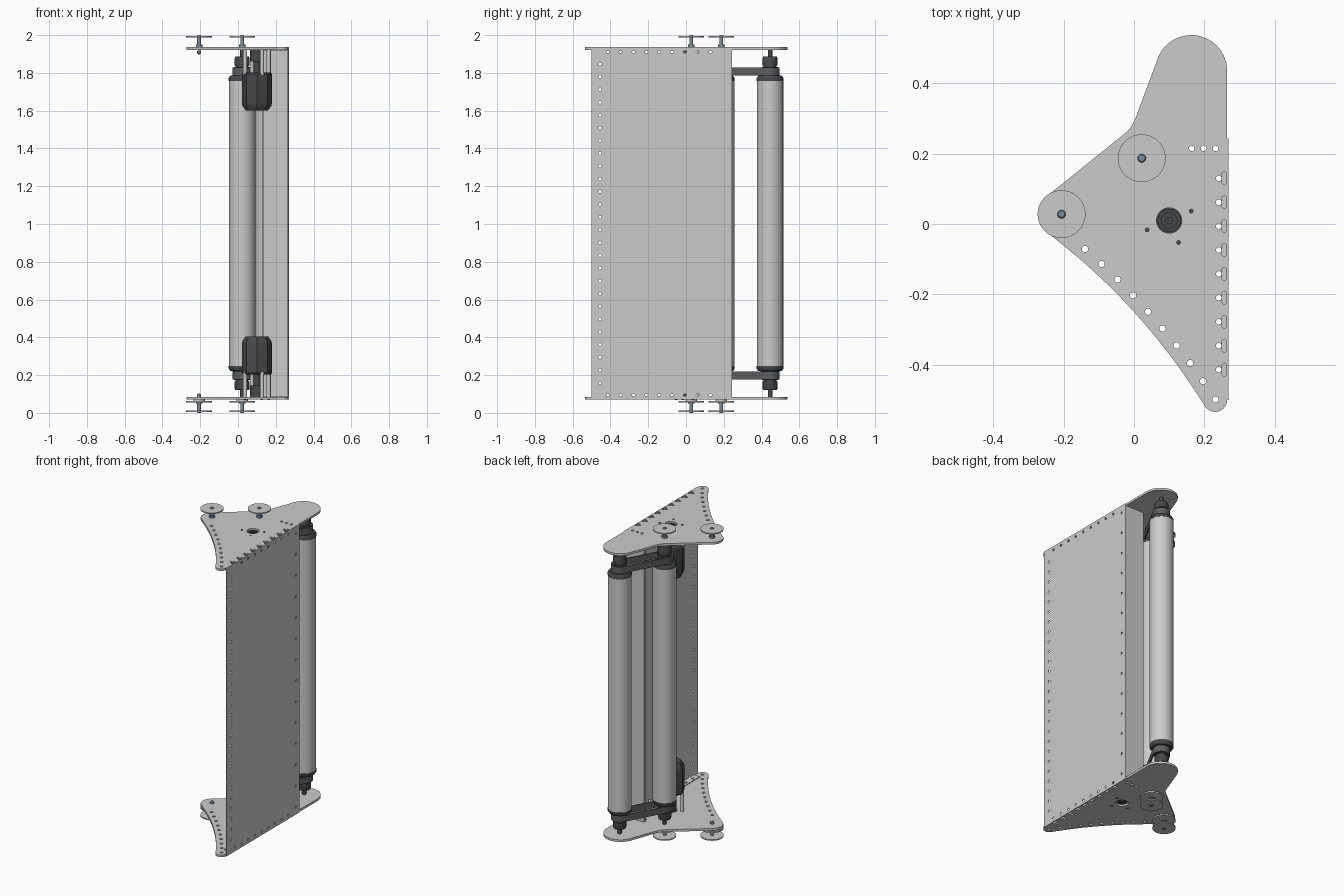
import bpy, bmesh, math
from mathutils import Matrix, Vector

if "Cube" in bpy.data.objects:
    bpy.data.objects.remove(bpy.data.objects["Cube"])

def material(name, c):
    m = bpy.data.materials.new(name)
    m.diffuse_color = (*c, 1)
    m.use_nodes = True
    m.node_tree.nodes["Principled BSDF"].inputs["Base Color"].default_value = m.diffuse_color
    return m

DARK = material("dark_rubber", (0.06, 0.065, 0.07))
BELT = material("belt_grey", (0.11, 0.115, 0.12))
STEEL = material("blue_steel", (0.2, 0.27, 0.32))

def finish(me, name, mat=None):
    ob = bpy.data.objects.new(name, me)
    bpy.context.collection.objects.link(ob)
    if mat:
        me.materials.clear()
        me.materials.append(mat)
    bpy.ops.object.select_all(action='DESELECT')
    ob.select_set(True)
    bpy.context.view_layer.objects.active = ob
    bpy.ops.object.shade_smooth_by_angle(angle=math.radians(35))
    return ob

def arc(cx, cy, r, a0, a1, n=16):
    return [(cx + r * math.cos(math.radians(a0 + (a1 - a0) * i / n)),
             cy + r * math.sin(math.radians(a0 + (a1 - a0) * i / n))) for i in range(n + 1)]

def circle(cx, cy, r, n=16):
    return arc(cx, cy, r, 0, 360, n)[:-1]

def bezier(p0, p1, p2, n):
    p0, p1, p2 = map(Vector, (p0, p1, p2))
    return [tuple((1 - t) ** 2 * p0 + 2 * t * (1 - t) * p1 + t * t * p2)
            for t in (i / n for i in range(n + 1))]

# Flat sheet from an outline with holes, extruded between two depths
def sheet(name, loops, d0, d1, axis='Z', mat=None):
    cu = bpy.data.curves.new(name + "_curve", 'CURVE')
    cu.dimensions, cu.fill_mode, cu.extrude = '2D', 'BOTH', (d1 - d0) / 2
    for loop in loops:
        s = cu.splines.new('POLY')
        s.points.add(len(loop) - 1)
        for p, (x, y) in zip(s.points, loop):
            p.co = (x, y, 0, 1)
        s.use_cyclic_u = True
    tmp = bpy.data.objects.new("tmp", cu)
    bpy.context.collection.objects.link(tmp)
    me = bpy.data.meshes.new_from_object(tmp.evaluated_get(bpy.context.evaluated_depsgraph_get()))
    bpy.data.objects.remove(tmp)
    m = Matrix.Translation((0, 0, (d0 + d1) / 2))
    if axis == 'X':      # sheet x,y become world y,z
        m = Matrix(((0, 0, 1, 0), (1, 0, 0, 0), (0, 1, 0, 0), (0, 0, 0, 1))) @ m
    me.transform(m)
    return finish(me, name, mat)

# Turned part from (radius, height) pairs
def lathe(name, x, y, prof, mat=None, n=32, turn=0.0):
    bm = bmesh.new()
    rings = [[bm.verts.new((x + r * math.cos(turn + 2 * math.pi * i / n),
                            y + r * math.sin(turn + 2 * math.pi * i / n), z))
              for i in range(n)] for r, z in prof]
    for a, b in zip(rings, rings[1:]):
        for i in range(n):
            bm.faces.new((a[i], a[(i + 1) % n], b[(i + 1) % n], b[i]))
    bm.faces.new(rings[0])
    bm.faces.new(rings[-1])
    bmesh.ops.recalc_face_normals(bm, faces=bm.faces)
    me = bpy.data.meshes.new(name)
    bm.to_mesh(me)
    bm.free()
    return finish(me, name, mat)

H = 2.006                                     # mirror height sum of the frame
def flip(prof, end, total=H):
    return prof if end == "top" else [(r, total - z) for r, z in prof]

def span(a, b, end):
    return (a, b) if end == "top" else (H - b, H - a)

ROLL_A, ROLL_B = (0.022, 0.187), (0.163, 0.445)
PIVOT, MOTOR = (-0.206, 0.028), (0.1, 0.01)
pitch = [0.13 - 0.068 * i for i in range(9)]
bolt_angles = [math.radians(23 + 90 * i) for i in range(4)]

# End plate outline and its holes
outline = (arc(0.163, 0.435, 0.102, 0, 158, 24) + bezier((0.004, 0.3), (-0.008, 0.272), (-0.025, 0.258), 6)
           + arc(*PIVOT, 0.066, 128, 231) +
           bezier((-0.24, -0.03), (0.022, -0.2285), (0.203, -0.52), 20)[1:]
           + arc(0.231, -0.5, 0.034, 225, 360))
edge_holes = [circle(x, y, 0.009) for x, y in bezier((-0.139, -0.071), (0.0755, -0.261), (0.232, -0.499), 9)]
tab_holes = [circle(0.241, y, 0.008) for y in pitch]
lip_holes = [circle(x, 0.215, 0.008) for x in (0.164, 0.198, 0.232)]
slots = [arc(0.2565, y + 0.012, 0.0065, 0, 180, 6) + arc(0.2565, y - 0.012, 0.0065, 180, 360, 6) for y in pitch]

def rect(x0, y0, x1, y1):
    return [(x0, y0), (x1, y0), (x1, y1), (x0, y1)]

for end in ("top", "bottom"):
    sheet(end + "_plate", [outline, circle(*MOTOR, 0.036, 24)] + edge_holes + tab_holes + lip_holes + slots,
          *span(1.922, 1.936, end))
    sheet(end + "_panel_tab", [rect(0.222, -0.46, 0.266, 0.17)] + tab_holes, *span(1.917, 1.9215, end))
    sheet(end + "_flange_tab", [rect(0.14, 0.198, 0.262, 0.24)] + lip_holes, *span(1.917, 1.9215, end))

    # Motor on standoff posts
    lathe(end + "_motor", *MOTOR, flip([(0.06, 1.602), (0.076, 1.625), (0.08, 1.64), (0.08, 1.795),
          (0.072, 1.803)], end), DARK, 8, math.radians(0.5))
    lathe(end + "_motor_shaft", *MOTOR, flip([(0.018, 1.8), (0.018, 1.86), (0.033, 1.86), (0.033, 1.926),
          (0.022, 1.926), (0.022, 1.918), (0.01, 1.918), (0.01, 1.93)], end), DARK)
    for i, a in enumerate(bolt_angles):
        px, py = MOTOR[0] + 0.068 * math.cos(a), MOTOR[1] + 0.068 * math.sin(a)
        lathe(f"{end}_standoff_{i}", px, py, flip([(0.011, 1.79), (0.011, 1.922)], end), None, 16)
        if i != 1:
            lathe(f"{end}_motor_screw_{i}", px, py, flip([(0.007, 1.92), (0.007, 1.938)], end), DARK, 12)

    # Roller ends: cap, pulley, bearing and axle
    for tag, (x, y) in (("drive", ROLL_A), ("idler", ROLL_B)):
        lathe(f"{end}_{tag}_roller_end", x, y, flip([(0.071, 1.758), (0.071, 1.772), (0.062, 1.785),
              (0.043, 1.786), (0.043, 1.832), (0.034, 1.832), (0.034, 1.84), (0.04, 1.84), (0.04, 1.875),
              (0.036, 1.886), (0.012, 1.886), (0.012, 1.923)], end), DARK)

    # Belt looped around both rollers
    def loop(r):
        a = math.degrees(math.atan2(ROLL_B[1] - ROLL_A[1], ROLL_B[0] - ROLL_A[0]))
        return arc(*ROLL_B, r, a - 90, a + 90) + arc(*ROLL_A, r, a + 90, a + 270)
    sheet(end + "_belt", [loop(0.051), loop(0.0435)], *span(1.787, 1.829, end), mat=BELT)

    # Guide discs on bolts
    for tag, (x, y) in (("outer", PIVOT), ("inner", ROLL_A)):
        lathe(f"{end}_{tag}_guide_disc", x, y, flip([(0.068, 1.988), (0.068, 1.995)], end, 2.0), None, 48)
        lathe(f"{end}_{tag}_bolt", x, y, flip([(0.005, 1.898), (0.011, 1.905), (0.011, 1.915), (0.007, 1.916),
              (0.007, 1.937), (0.017, 1.937), (0.017, 1.95), (0.01, 1.95), (0.01, 1.995), (0.012, 1.995),
              (0.009, 2.0)], end, 2.0), STEEL, 20)
        if end == "bottom":
            lathe(f"{end}_{tag}_inner_disc", x, y, [(0.068, 0.055), (0.068, 0.064), (0.03, 0.064), (0.03, 0.071)], None, 48)

# Roller tubes
for tag, (x, y) in (("drive", ROLL_A), ("idler", ROLL_B)):
    lathe(tag + "_roller", x, y, [(0.07, 0.24), (0.07, 1.765)], None, 48)

# Side panel with its screw holes
rows = [circle(-0.455, 0.159 + 0.0675 * i, 0.008, 12) for i in range(26)]
seam = [circle(0.208, 0.119 + 0.136 * i, 0.007, 12) for i in range(14)]
ends = [circle(y, z, 0.008, 12) for y in pitch for z in (0.0935, 1.9125)]
sheet("side_panel", [rect(-0.5, 0.07, 0.243, 1.936)] + rows + seam + ends, 0.265, 0.269, 'X')

# Bent flange channel behind the panel
sheet("back_flange", [[(0.264, 0.18), (0.264, 0.243), (0.13, 0.243), (0.13, 0.222), (0.134, 0.222),
                       (0.134, 0.239), (0.26, 0.239), (0.26, 0.18)]], 0.085, 1.921)
